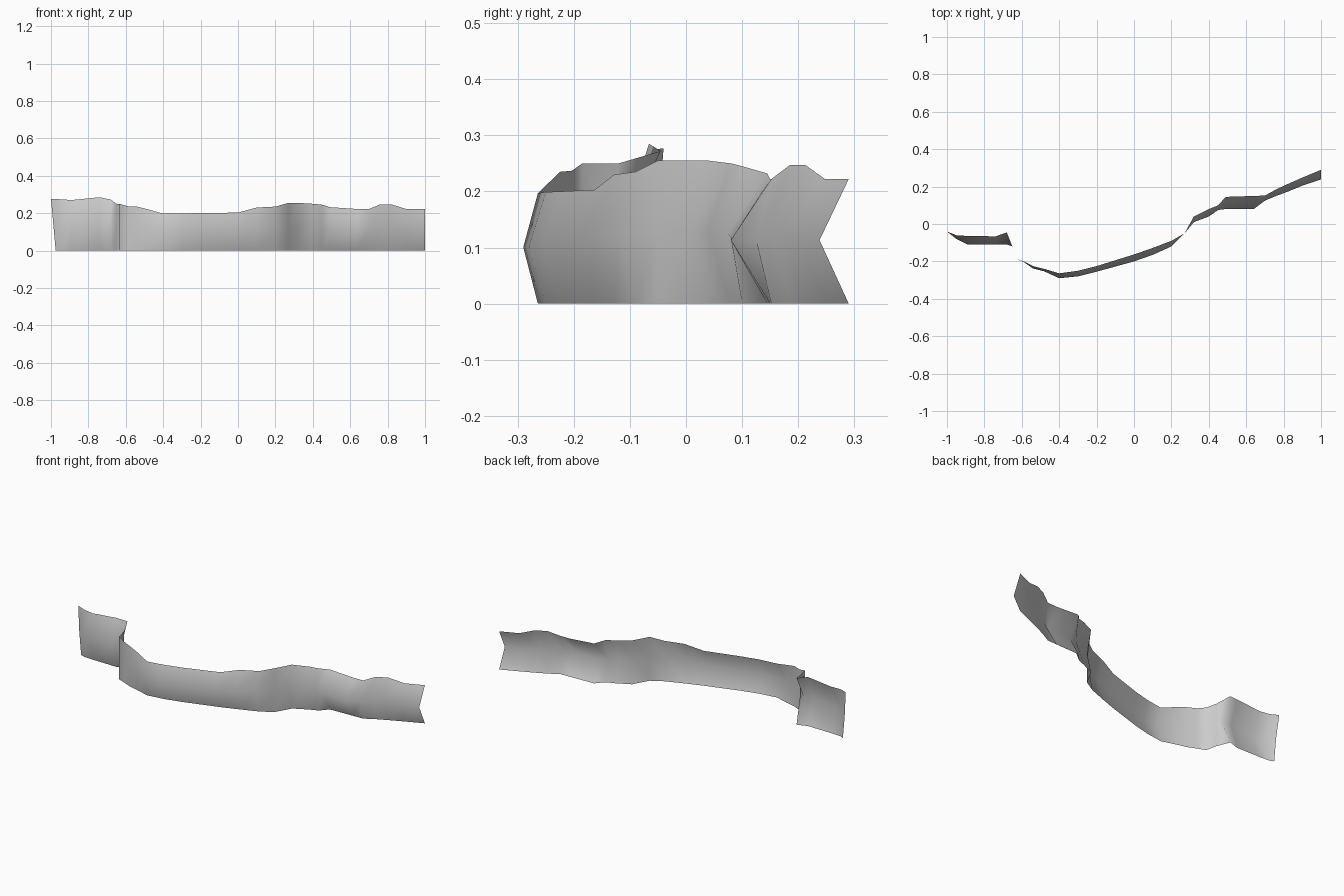
import bpy
import bmesh

default_cube = bpy.data.objects.get("Cube")
if default_cube:
    bpy.data.objects.remove(default_cube, do_unlink=True)

# Ledge stations along the run: x, rim y, bulge y, rim height
STATIONS = [
    (-1, -.04, -.05, .277), (-.95, -.06, -.08, .274), (-.89, -.064, -.11, .27),
    (-.74, -.066, -.11, .285), (-.68, -.045, -.11, .272),
    (-.65, -.12, -.12, .25), (-.635, -.185, -.185, .25),
    (-.59, -.203, -.2, .237), (-.54, -.225, -.238, .235),
    (-.48, -.24, -.253, .22), (-.4, -.264, -.29, .197),
    (-.3, -.25, -.28, .199), (-.2, -.225, -.255, .2), (0, -.163, -.2, .203),
    (.1, -.128, -.165, .23), (.2, -.09, -.12, .235), (.27, -.05, -.05, .255),
    (.32, .04, .01, .255), (.4, .08, .04, .25), (.45, .1, .075, .245),
    (.49, .145, .08, .232), (.64, .15, .08, .222), (.7, .152, .125, .222),
    (.76, .185, .15, .247), (.82, .213, .172, .247), (.9, .248, .205, .222),
    (1, .29, .238, .222),
]


def make_material(name, grey):
    material = bpy.data.materials.new(name)
    material.use_nodes = True
    colour = (grey, grey, grey, 1)
    material.diffuse_color = colour
    shader = next(n for n in material.node_tree.nodes
                  if n.type == 'BSDF_PRINCIPLED')
    shader.inputs["Base Color"].default_value = colour
    return material


def build_ledge(name, stations, material):
    """Loft an open sheet with a foot, a forward bulge and a rim."""
    bm = bmesh.new()
    columns = []
    for index, (x, rim_y, bulge_y, height) in enumerate(stations):
        # The outer end leans outward toward its rim
        lean = .025 if index == 0 else 0
        points = [
            (x + lean, rim_y - lean * .4, 0),
            (x + lean / 2, bulge_y, height * .51),
            (x, rim_y, height),
        ]
        columns.append([bm.verts.new(point) for point in points])

    # Bridge each pair of neighbouring columns, facing the front
    for left, right in zip(columns, columns[1:]):
        for row in range(len(left) - 1):
            bm.faces.new((left[row], right[row], right[row + 1], left[row + 1]))

    mesh = bpy.data.meshes.new(name)
    bm.to_mesh(mesh)
    bm.free()
    mesh.materials.append(material)
    for polygon in mesh.polygons:
        polygon.use_smooth = True
    sheet = bpy.data.objects.new(name, mesh)
    bpy.context.collection.objects.link(sheet)
    return sheet


build_ledge("cliff_ledge", STATIONS, make_material("stone grey", .6))
